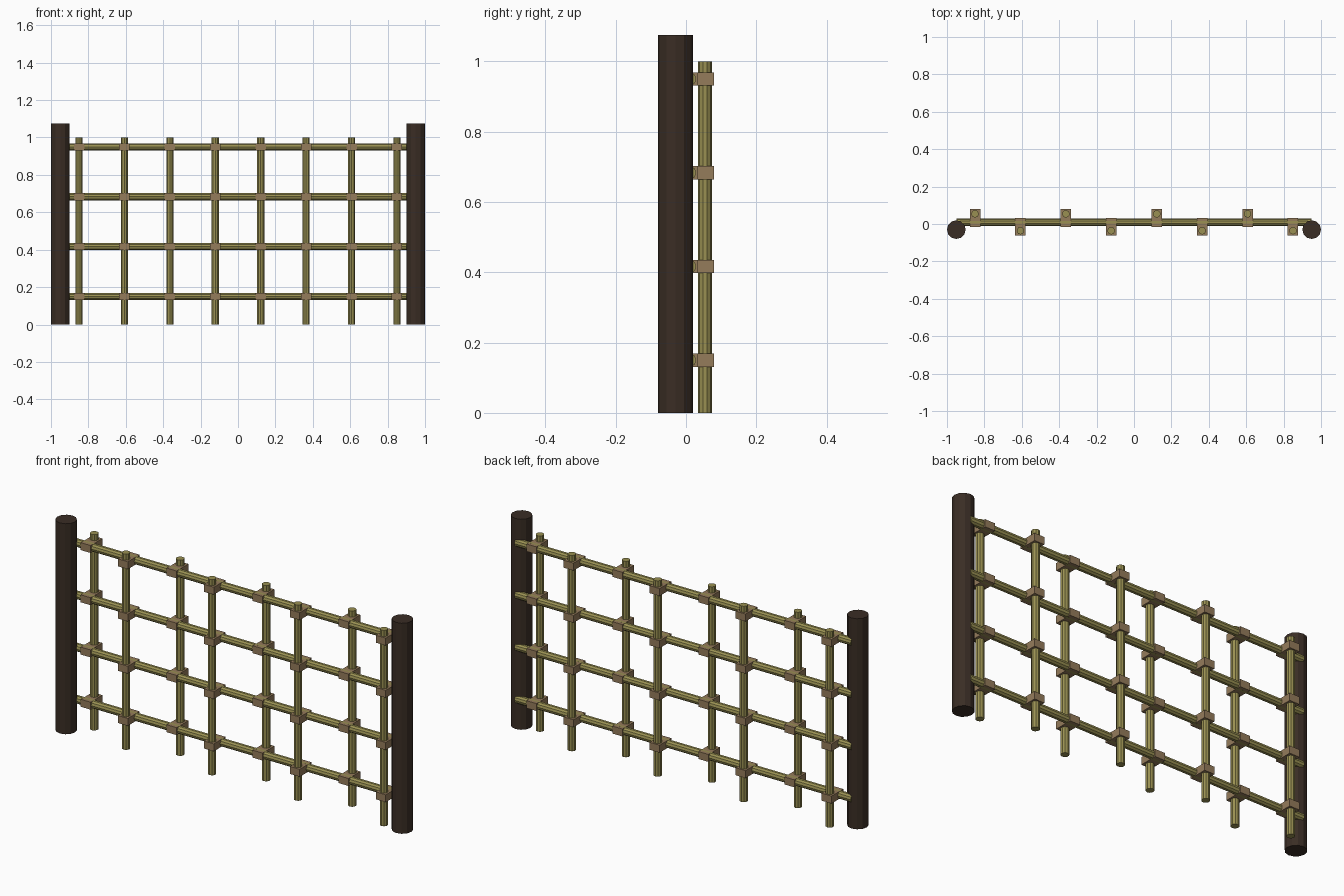
import bpy, math

if "Cube" in bpy.data.objects:
    bpy.data.objects.remove(bpy.data.objects["Cube"])

def mat(name, c):
    m = bpy.data.materials.new(name)
    m.diffuse_color = (*c, 1)
    m.use_nodes = True
    m.node_tree.nodes["Principled BSDF"].inputs["Base Color"].default_value = m.diffuse_color
    return m

dark = mat("dark wood", (0.042, 0.026, 0.018))
cane = mat("bamboo", (0.32, 0.28, 0.085))
rope = mat("rope tan", (0.30, 0.20, 0.105))

def cyl(name, r, length, loc, m, n, rot=(0, 0, 0)):
    bpy.ops.mesh.primitive_cylinder_add(vertices=n, radius=r, depth=length, location=loc, rotation=rot)
    o = bpy.context.object
    o.name = name
    o.data.materials.append(m)

def box(name, size, loc, m):
    bpy.ops.mesh.primitive_cube_add(size=1, location=loc)
    o = bpy.context.object
    o.name = name
    o.scale = size
    o.data.materials.append(m)

RAIL_Y = 0.009
rails = [0.15 + i * 0.8 / 3 for i in range(4)]

# End posts
for s in (-1, 1):
    cyl("end_post", 0.05, 1.075, (s * 0.95, -0.03, 1.075 / 2), dark, 12)

# Horizontal rails
for z in rails:
    cyl("rail", 0.02, 1.9, (0, RAIL_Y, z), cane, 10, (0, math.pi / 2, 0))

# Upright canes alternating behind and in front, tied at each rail
for i in range(8):
    x = -0.85 + i * 1.7 / 7
    s = 1 if i % 2 == 0 else -1
    cyl("upright_cane", 0.02, 1.0, (x, RAIL_Y + s * 0.045, 0.5), cane, 10)
    for z in rails:
        box("tie", (0.056, 0.095, 0.038), (x, RAIL_Y + s * 0.0235, z), rope)
